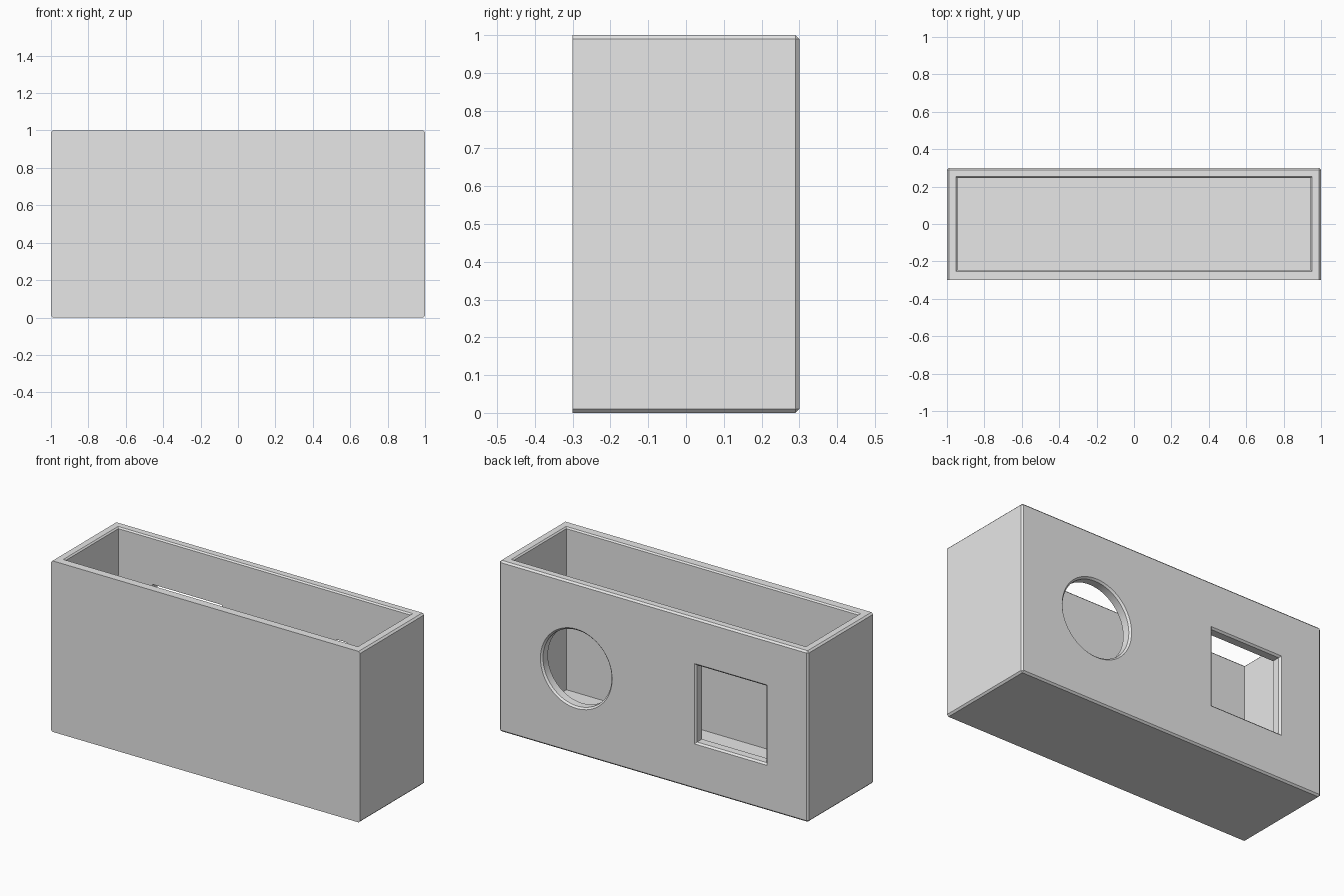
import bpy, bmesh, math
from mathutils import Vector

if "Cube" in bpy.data.objects:
    bpy.data.objects.remove(bpy.data.objects["Cube"], do_unlink=True)

CHAMFER = 0.01
W, D, H = 2.0, 0.6, 1.0

grey = bpy.data.materials.new("light grey")
grey.use_nodes = True
grey.diffuse_color = (0.8, 0.8, 0.8, 1)
grey.node_tree.nodes["Principled BSDF"].inputs["Base Color"].default_value = grey.diffuse_color


def finish(name, bm):
    bmesh.ops.recalc_face_normals(bm, faces=bm.faces)
    mesh = bpy.data.meshes.new(name)
    bm.to_mesh(mesh)
    bm.free()
    mesh.materials.append(grey)
    ob = bpy.data.objects.new(name, mesh)
    bpy.context.collection.objects.link(ob)
    return ob


def loft(name, rings):
    """Closed solid through rings that have equal point counts."""
    bm = bmesh.new()
    loops = [[bm.verts.new(p) for p in ring] for ring in rings]
    n = len(loops[0])
    for a, b in zip(loops, loops[1:]):
        for i in range(n):
            j = (i + 1) % n
            bm.faces.new((a[i], a[j], b[j], b[i]))
    bm.faces.new(loops[0])
    bm.faces.new(loops[-1])
    return finish(name, bm)


def polygon(radius, sides, turn=0.0):
    step = math.tau / sides
    return [(radius * math.cos(turn + i * step), radius * math.sin(turn + i * step))
            for i in range(sides)]


def rectangle(hx, hy, z):
    return [(-hx, -hy, z), (hx, -hy, z), (hx, hy, z), (-hx, hy, z)]


def cut(target, cutter):
    mod = target.modifiers.new(cutter.name, 'BOOLEAN')
    mod.operation, mod.solver, mod.object = 'DIFFERENCE', 'EXACT', cutter
    bpy.context.view_layer.objects.active = target
    bpy.ops.object.modifier_apply(modifier=mod.name)
    bpy.data.objects.remove(cutter, do_unlink=True)


# Outer box: every edge chamfered except the four around the front
bm = bmesh.new()
bmesh.ops.create_cube(bm, size=1)
for v in bm.verts:
    v.co = Vector((v.co.x * W, v.co.y * D, (v.co.z + 0.5) * H))
edges = [e for e in bm.edges if any(v.co.y > 0 for v in e.verts)]
bmesh.ops.bevel(bm, geom=edges, offset=CHAMFER, segments=1, affect='EDGES', profile=0.5)
box = finish("open_box", bm)

# Hollow inside, with a chamfered mouth
lip = 0.008
hx, hy = 0.945, 0.245
cut(box, loft("cavity_cutter", [
    rectangle(hx, hy, 0.05),
    rectangle(hx, hy, H - lip),
    rectangle(hx + lip, hy + lip, H),
    rectangle(hx + lip, hy + lip, H + 0.1)]))


# Round and square openings through the back wall, chamfered outside
def opening(name, x, outer, sides, turn, slant):
    def ring(radius, y):
        return [(x + a, y, H / 2 + b) for a, b in polygon(radius, sides, turn)]
    inner = outer - CHAMFER * slant
    cut(box, loft(name, [ring(inner, 0.1), ring(inner, D / 2 - CHAMFER),
                         ring(outer, D / 2), ring(outer, D / 2 + 0.1)]))


root2 = math.sqrt(2)
opening("round_cutter", 0.5, 0.232, 64, 0, 1)
opening("square_cutter", -0.5, 0.235 * root2, 4, math.pi / 4, root2)

# Smooth the round opening, keep every other edge crisp
bpy.ops.object.select_all(action='DESELECT')
box.select_set(True)
bpy.context.view_layer.objects.active = box
bpy.ops.object.shade_smooth_by_angle(angle=math.radians(20))
